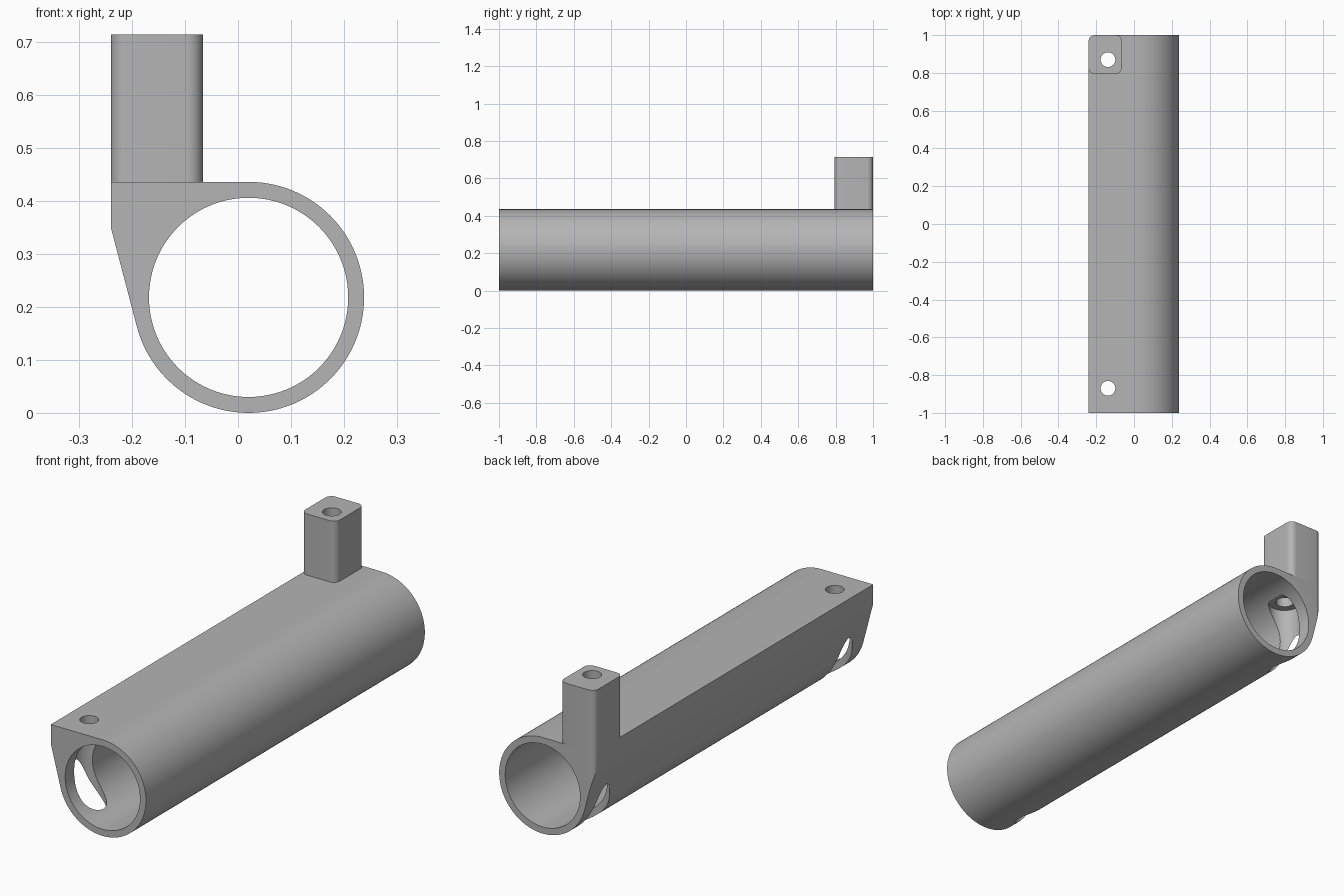
import bpy, bmesh
from math import sin, cos, acos, atan2, hypot, pi, radians
from mathutils import Vector

if "Cube" in bpy.data.objects:
    bpy.data.objects.remove(bpy.data.objects["Cube"], do_unlink=True)

grey = bpy.data.materials.new("mid grey")
grey.use_nodes = True
grey.diffuse_color = (0.46, 0.46, 0.46, 1)
grey.node_tree.nodes["Principled BSDF"].inputs["Base Color"].default_value = grey.diffuse_color


def arc(cx, cy, r, start, end, n):
    return [(cx + r * cos(start + (end - start) * i / n),
             cy + r * sin(start + (end - start) * i / n)) for i in range(n + 1)]


def prism(name, points, low, high, along="z"):
    """Extrude a closed outline along z, or along y for an x-z outline."""
    bm = bmesh.new()
    place = (lambda a, b: (a, b, low)) if along == "z" else (lambda a, b: (a, low, b))
    face = bm.faces.new([bm.verts.new(place(a, b)) for a, b in points])
    push = Vector((0, 0, high - low)) if along == "z" else Vector((0, high - low, 0))
    made = bmesh.ops.extrude_face_region(bm, geom=[face])["geom"]
    bmesh.ops.translate(bm, vec=push, verts=[g for g in made if isinstance(g, bmesh.types.BMVert)])
    bmesh.ops.recalc_face_normals(bm, faces=bm.faces)
    mesh = bpy.data.meshes.new(name)
    bm.to_mesh(mesh)
    bm.free()
    mesh.materials.append(grey)
    obj = bpy.data.objects.new(name, mesh)
    bpy.context.collection.objects.link(obj)
    return obj


def circle(x, y, r, n=48):
    return arc(x, y, r, 0, 2 * pi, n)[:-1]


def select(obj):
    bpy.ops.object.select_all(action="DESELECT")
    obj.select_set(True)
    bpy.context.view_layer.objects.active = obj


def cut(obj, cutter):
    select(obj)
    mod = obj.modifiers.new("cut", "BOOLEAN")
    mod.operation, mod.solver, mod.object = "DIFFERENCE", "EXACT", cutter
    bpy.ops.object.modifier_apply(modifier=mod.name)
    bpy.data.objects.remove(cutter, do_unlink=True)


# Main dimensions
cx, cz, outer, inner = 0.02, 0.218, 0.218, 0.188
left, shoulder, top, post_top = -0.24, 0.35, 0.436, 0.714
hole_x, hole_y, corner = -0.138, 0.87, 0.03

# Tube with a flat-topped mounting flange; the slanted side meets the tube at a tangent
dx, dz = left - cx, shoulder - cz
tangent = atan2(dz, dx) + acos(outer / hypot(dx, dz))
outline = arc(cx, cz, outer, tangent, 2.5 * pi, 80) + [(left, top), (left, shoulder)]
body = prism("tube_body", outline, -1, 1, "y")
cut(body, prism("bore_cutter", circle(cx, cz, inner, 96), -1.1, 1.1, "y"))

# Rounded upright corner below the post
round_off = arc(left + corner, 1 - corner, corner, pi, pi / 2, 8)
round_off += [(left + corner, 1.1), (left - 0.1, 1.1), (left - 0.1, 1 - corner)]
cut(body, prism("corner_cutter", round_off, -0.1, 0.6))

# Screw holes with wide access bores from below
for y in (-hole_y, hole_y):
    cut(body, prism("access_cutter", circle(hole_x, y, 0.072), -0.1, 0.378))
    cut(body, prism("screw_cutter", circle(hole_x, y, 0.039), 0.3, 0.6))

# Rounded post with its screw hole
x0, x1, y0, y1 = left, -0.066, 0.795, 1
post_outline = []
for i, (x, y) in enumerate([(x1, y1), (x0, y1), (x0, y0), (x1, y0)]):
    px = x - corner if x == x1 else x + corner
    py = y - corner if y == y1 else y + corner
    post_outline += arc(px, py, corner, i * pi / 2, (i + 1) * pi / 2, 8)
post = prism("post", post_outline, top, post_top)
cut(post, prism("post_hole_cutter", circle(hole_x, hole_y, 0.039), 0.3, 0.9))

for obj in (body, post):
    select(obj)
    bpy.ops.object.shade_smooth_by_angle(angle=radians(30))
